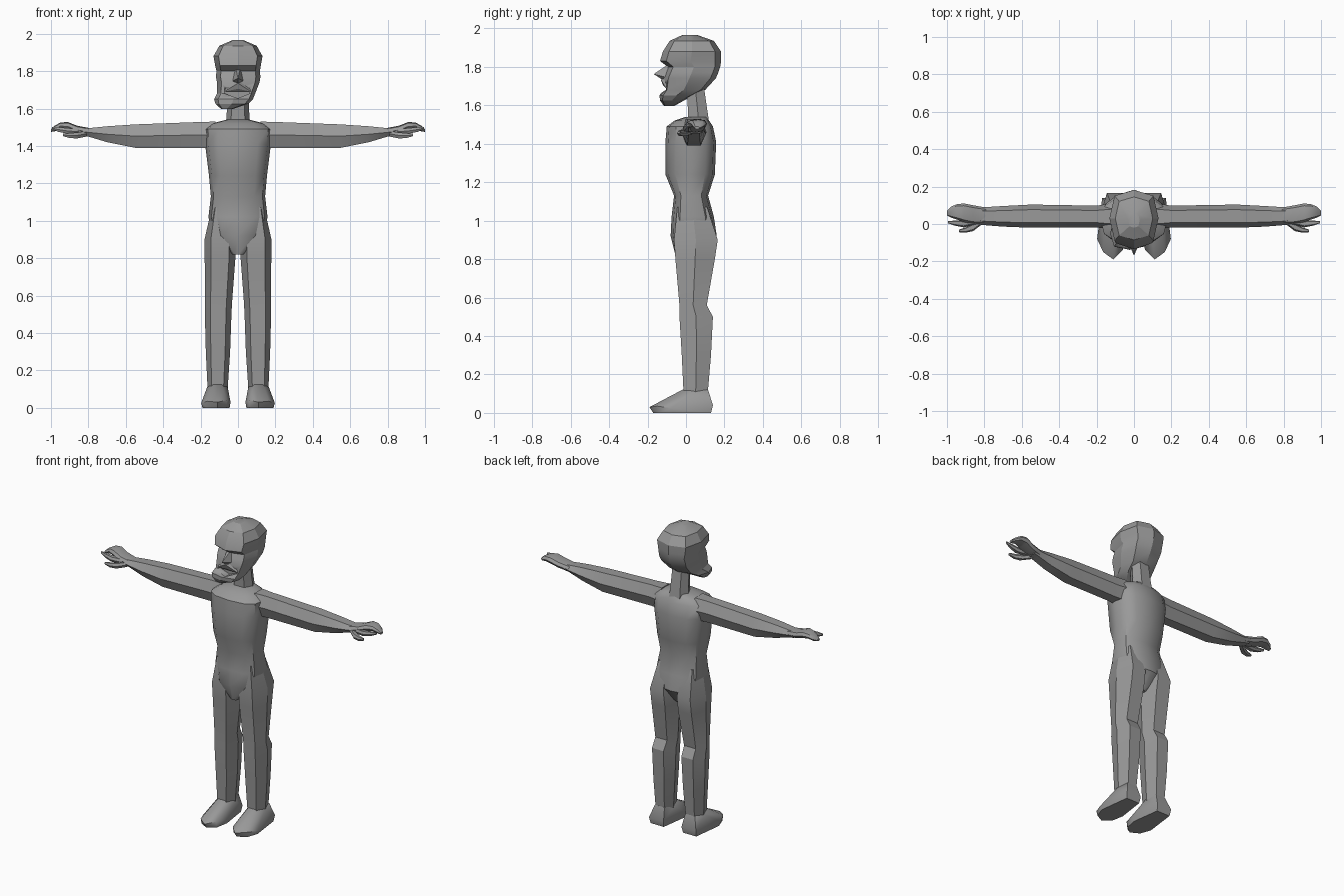
import bpy, bmesh, math

grey = bpy.data.materials.new("plain_grey")
grey.diffuse_color = (0.32, 0.32, 0.32, 1)


def finish(name, bm, mirror=False, angle=35):
    """Turn a bmesh into a named, shaded object, optionally mirrored left to right."""
    bmesh.ops.recalc_face_normals(bm, faces=bm.faces[:])
    mesh = bpy.data.meshes.new(name)
    bm.to_mesh(mesh)
    bm.free()
    mesh.materials.append(grey)
    obj = bpy.data.objects.new(name, mesh)
    bpy.context.collection.objects.link(obj)
    bpy.ops.object.select_all(action='DESELECT')
    obj.select_set(True)
    bpy.context.view_layer.objects.active = obj
    bpy.ops.object.shade_smooth_by_angle(angle=math.radians(angle))
    if mirror:
        obj.modifiers.new("mirror", 'MIRROR').use_mirror_merge = False
    return obj


def loft(name, rings, n=8, power=2.5, along='z', mirror=False, angle=35):
    """Skin rounded-box rings: (position, a_min, a_max, b_min, b_max).
    a, b are x, y for upright parts and y, z for parts running along x."""
    unit = []
    for i in range(n):
        t = 2 * math.pi * i / n
        c, s = math.cos(t), math.sin(t)
        unit.append([math.copysign(abs(v) ** (2 / power), v) if abs(v) > 1e-6 else 0 for v in (c, s)])
    ma, mb = (max(abs(u[k]) for u in unit) for k in (0, 1))
    bm = bmesh.new()
    loops = []
    for p, a0, a1, b0, b1 in rings:
        loop = []
        for ua, ub in unit:
            a = (a0 + a1) / 2 + (a1 - a0) / 2 * ua / ma
            b = (b0 + b1) / 2 + (b1 - b0) / 2 * ub / mb
            loop.append(bm.verts.new((a, b, p) if along == 'z' else (p, a, b)))
        loops.append(loop)
    for lo, hi in zip(loops, loops[1:]):
        for i in range(n):
            j = (i + 1) % n
            bm.faces.new((lo[i], lo[j], hi[j], hi[i]))
    bm.faces.new(loops[0])
    bm.faces.new(loops[-1])
    return finish(name, bm, mirror, angle)


def hull(name, points, mirror=False, angle=35):
    """Faceted solid wrapped around a few points."""
    bm = bmesh.new()
    for p in points:
        bm.verts.new(p)
    res = bmesh.ops.convex_hull(bm, input=bm.verts[:])
    loose = [v for v in bm.verts if not v.link_faces]
    bmesh.ops.delete(bm, geom=loose, context='VERTS')
    return finish(name, bm, mirror, angle)


# Torso with shoulders, waist and pelvis
loft("torso", [
    (0.82, -0.03, 0.03, -0.055, 0.09),
    (0.92, -0.14, 0.14, -0.08, 0.16),
    (1.02, -0.158, 0.158, -0.075, 0.145),
    (1.13, -0.145, 0.145, -0.062, 0.115),
    (1.24, -0.155, 0.155, -0.107, 0.15),
    (1.41, -0.176, 0.176, -0.107, 0.157),
    (1.49, -0.178, 0.178, -0.10, 0.14),
    (1.52, -0.14, 0.14, -0.06, 0.12),
    (1.54, -0.06, 0.06, 0.0, 0.11)], n=12, power=2.7, angle=40)

# Legs
loft("legs", [
    (1.07, 0.05, 0.14, -0.045, 0.11),
    (0.90, 0.015, 0.179, -0.062, 0.165),
    (0.80, 0.014, 0.178, -0.055, 0.15),
    (0.56, 0.032, 0.176, -0.034, 0.108),
    (0.50, 0.035, 0.177, -0.034, 0.14),
    (0.30, 0.042, 0.172, -0.022, 0.13),
    (0.09, 0.056, 0.162, -0.012, 0.112)], n=6, power=2.6, mirror=True, angle=30)

# Shoes
hull("shoes", [
    (0.06, -0.13, 0), (0.11, -0.17, 0), (0.165, -0.14, 0), (0.19, -0.07, 0),
    (0.165, 0.13, 0), (0.07, 0.13, 0), (0.045, -0.05, 0),
    (0.11, -0.19, 0.03), (0.197, -0.08, 0.025), (0.165, -0.15, 0.035), (0.04, -0.06, 0.03),
    (0.06, -0.14, 0.04), (0.17, 0.14, 0.04), (0.065, 0.14, 0.04),
    (0.085, -0.01, 0.125), (0.135, -0.01, 0.125), (0.165, 0.04, 0.11), (0.055, 0.04, 0.11),
    (0.145, 0.115, 0.12), (0.075, 0.115, 0.12)], mirror=True, angle=45)

# Arms
loft("arms", [
    (0.12, -0.03, 0.11, 1.39, 1.53),
    (0.20, -0.018, 0.098, 1.39, 1.528),
    (0.55, -0.02, 0.104, 1.39, 1.515),
    (0.70, -0.014, 0.096, 1.42, 1.505),
    (0.80, -0.006, 0.09, 1.45, 1.495),
    (0.83, -0.002, 0.093, 1.455, 1.497)], n=6, power=2.4, along='x', mirror=True, angle=30)

# Hands: palm with joined fingers, forefinger and thumb
loft("hands", [
    (0.79, 0.0, 0.088, 1.452, 1.495),
    (0.86, 0.0, 0.10, 1.462, 1.508),
    (0.91, 0.01, 0.11, 1.48, 1.528),
    (0.95, 0.025, 0.105, 1.487, 1.525),
    (0.98, 0.035, 0.092, 1.478, 1.508),
    (1.0, 0.045, 0.07, 1.475, 1.49)], n=8, along='x', mirror=True)
loft("forefingers", [
    (0.84, 0.0, 0.035, 1.46, 1.49),
    (0.91, -0.018, 0.02, 1.465, 1.495),
    (0.96, -0.008, 0.018, 1.475, 1.50),
    (0.995, 0.004, 0.016, 1.49, 1.502)], n=6, along='x', mirror=True)
loft("thumbs", [
    (0.81, 0.0, 0.04, 1.45, 1.48),
    (0.86, -0.038, 0.005, 1.44, 1.472),
    (0.90, -0.046, -0.018, 1.442, 1.468),
    (0.935, -0.044, -0.03, 1.452, 1.466)], n=6, along='x', mirror=True)

# Neck
loft("neck", [
    (1.50, -0.066, 0.066, 0.01, 0.122),
    (1.58, -0.06, 0.06, 0.01, 0.11),
    (1.72, -0.055, 0.055, 0.0, 0.09)], n=6, power=2.6, angle=25)

# Head: skewed jaw, recessed eye band, overhanging brow, domed crown
head = loft("head", [
    (1.597, -0.09, -0.03, -0.115, -0.06),
    (1.625, -0.12, 0.055, -0.135, -0.01),
    (1.65, -0.128, 0.08, -0.138, 0.04),
    (1.68, -0.112, 0.092, -0.122, 0.10),
    (1.74, -0.112, 0.115, -0.12, 0.155),
    (1.77, -0.118, 0.12, -0.108, 0.168),
    (1.80, -0.115, 0.117, -0.095, 0.178),
    (1.83, -0.122, 0.122, -0.135, 0.183),
    (1.88, -0.131, 0.131, -0.12, 0.182),
    (1.935, -0.10, 0.10, -0.085, 0.145),
    (1.965, -0.03, 0.03, -0.02, 0.06)], n=8, power=3, angle=22)

# Open mouth cut into the face
cutter = hull("mouth_cutter", [
    (x + (0.06 if x > 0 else -0.07) * k, y, z + 0.025 * k * k)
    for x, k in ((-0.001, 0), (-0.001, 1), (0.001, 1))
    for y in (-0.2, -0.085) for z in (1.655, 1.685)])
cutter.hide_render = True
cutter.hide_set(True)
cut = head.modifiers.new("mouth", 'BOOLEAN')
cut.operation = 'DIFFERENCE'
cut.object = cutter

# Nose wedge and upper lip points
hull("nose", [(-0.012, -0.09, 1.815), (0.012, -0.09, 1.815), (0, -0.168, 1.762),
              (-0.032, -0.10, 1.745), (0.032, -0.10, 1.745), (0, -0.125, 1.735)], angle=15)
hull("upper_lip", [(0, -0.132, 1.735), (0, -0.12, 1.705), (-0.075, -0.105, 1.69),
                   (0.07, -0.105, 1.69), (-0.05, -0.085, 1.74), (0.05, -0.085, 1.74)], angle=15)
